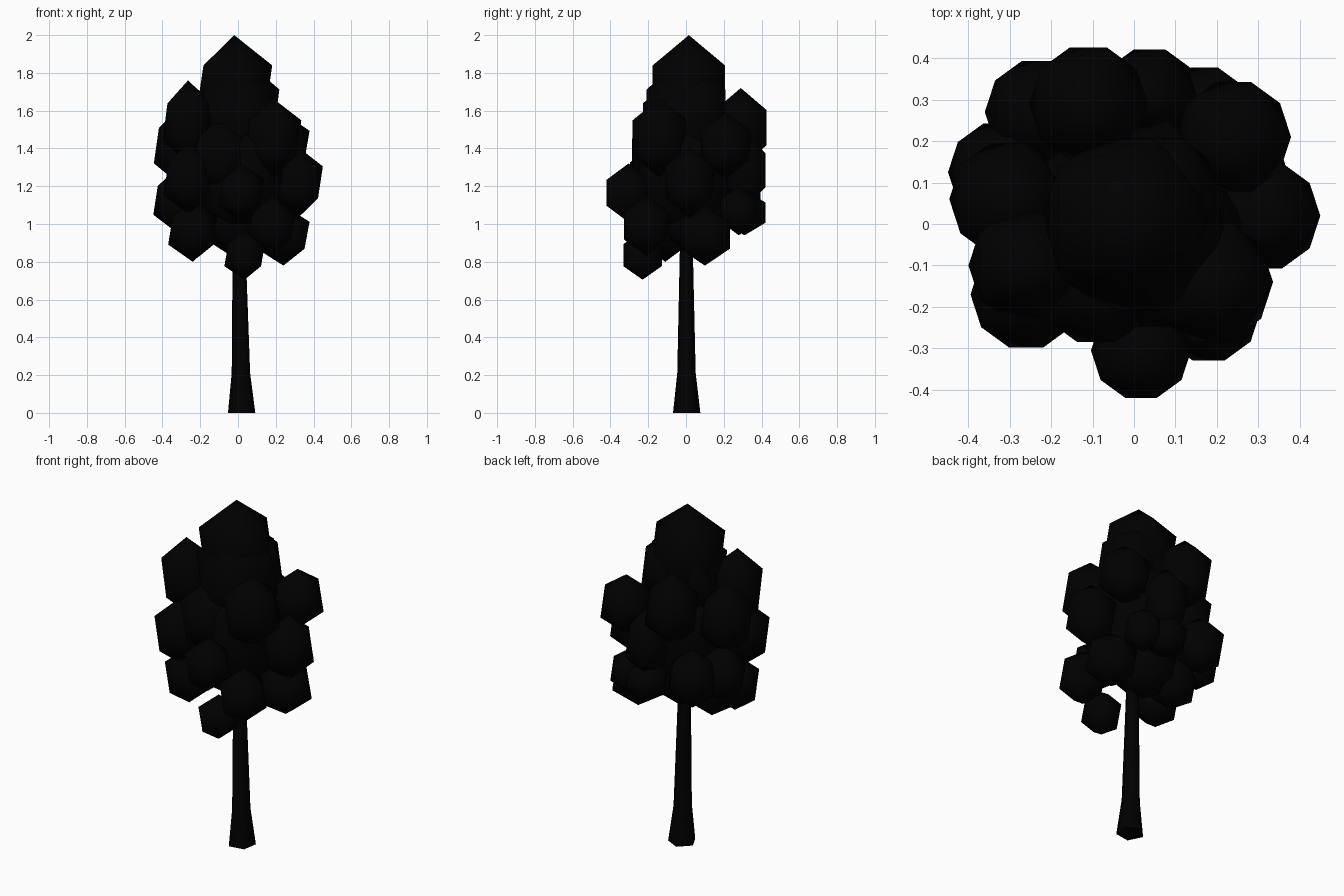
import bpy, math

def material(name, rgb):
    m = bpy.data.materials.new(name)
    m.diffuse_color = (*rgb, 1)
    return m

BARK = material("bark", (0.0, 0.0, 0.0))
LEAF = material("leaf", (0.0, 0.0, 0.0))

# Trunk: five-sided, flared at the foot, tapering up into the crown
rings = [(0.0, 0.023, 0.077), (0.21, 0.018, 0.052), (0.72, 0.010, 0.040), (1.5, 0.0, 0.022)]
SIDES = 5
verts, faces = [], []
for z, cx, r in rings:
    for k in range(SIDES):
        a = math.radians(-45 + 360 / SIDES * k)
        verts.append((cx + r * math.cos(a), r * math.sin(a), z))
for i in range(len(rings) - 1):
    for k in range(SIDES):
        n = (k + 1) % SIDES
        faces.append((i * SIDES + k, i * SIDES + n, (i + 1) * SIDES + n, (i + 1) * SIDES + k))
faces.append(tuple(reversed(range(SIDES))))
faces.append(tuple(range((len(rings) - 1) * SIDES, len(rings) * SIDES)))
mesh = bpy.data.meshes.new("trunk")
mesh.from_pydata(verts, [], faces)
mesh.materials.append(BARK)
trunk = bpy.data.objects.new("trunk", mesh)
bpy.context.collection.objects.link(trunk)
bpy.context.view_layer.objects.active = trunk
trunk.select_set(True)
bpy.ops.object.shade_smooth_by_angle(angle=math.radians(80))

# Foliage clumps: stretched icosahedra (x, y, z, radius, half height)
clumps = [
    (-0.02, 0.015, 1.71, 0.225, 0.29),    # crown tip
    (-0.265, -0.10, 1.54, 0.15, 0.22),    # upper ring
    (-0.11, 0.29, 1.51, 0.16, 0.21),
    (0.07, 0.08, 1.62, 0.15, 0.21),
    (0.24, 0.21, 1.415, 0.155, 0.175),
    (0.185, -0.14, 1.455, 0.168, 0.21),
    (-0.305, 0.06, 1.415, 0.157, 0.21),   # middle ring
    (0.315, 0.02, 1.22, 0.15, 0.19),
    (0.035, 0.31, 1.285, 0.13, 0.20),
    (-0.26, -0.17, 1.24, 0.15, 0.19),
    (0.017, -0.305, 1.165, 0.135, 0.155),
    (-0.09, -0.14, 1.36, 0.17, 0.21),
    (-0.325, 0.125, 1.125, 0.138, 0.17),  # lower ring
    (-0.23, 0.27, 1.125, 0.145, 0.17),
    (-0.21, 0.06, 0.99, 0.155, 0.165),
    (0.04, 0.31, 1.06, 0.13, 0.12),
    (0.17, 0.28, 1.07, 0.115, 0.13),
    (-0.24, -0.11, 0.965, 0.145, 0.165),
    (0.24, 0.10, 0.94, 0.155, 0.16),
    (0.18, -0.21, 0.99, 0.14, 0.16),
    (0.035, -0.23, 0.835, 0.12, 0.13),
    (0.0, 0.0, 1.56, 0.245, 0.34),        # inner core
    (0.0, 0.0, 1.26, 0.29, 0.36),
    (-0.02, 0.05, 1.04, 0.21, 0.22),
]
for i, (x, y, z, r, h) in enumerate(clumps, 1):
    bpy.ops.mesh.primitive_ico_sphere_add(subdivisions=1, radius=1, location=(x, y, z))
    ob = bpy.context.object
    ob.name = f"foliage_{i:02d}"
    ob.scale = (r, r, h)
    ob.data.materials.append(LEAF)
    bpy.ops.object.shade_smooth()
